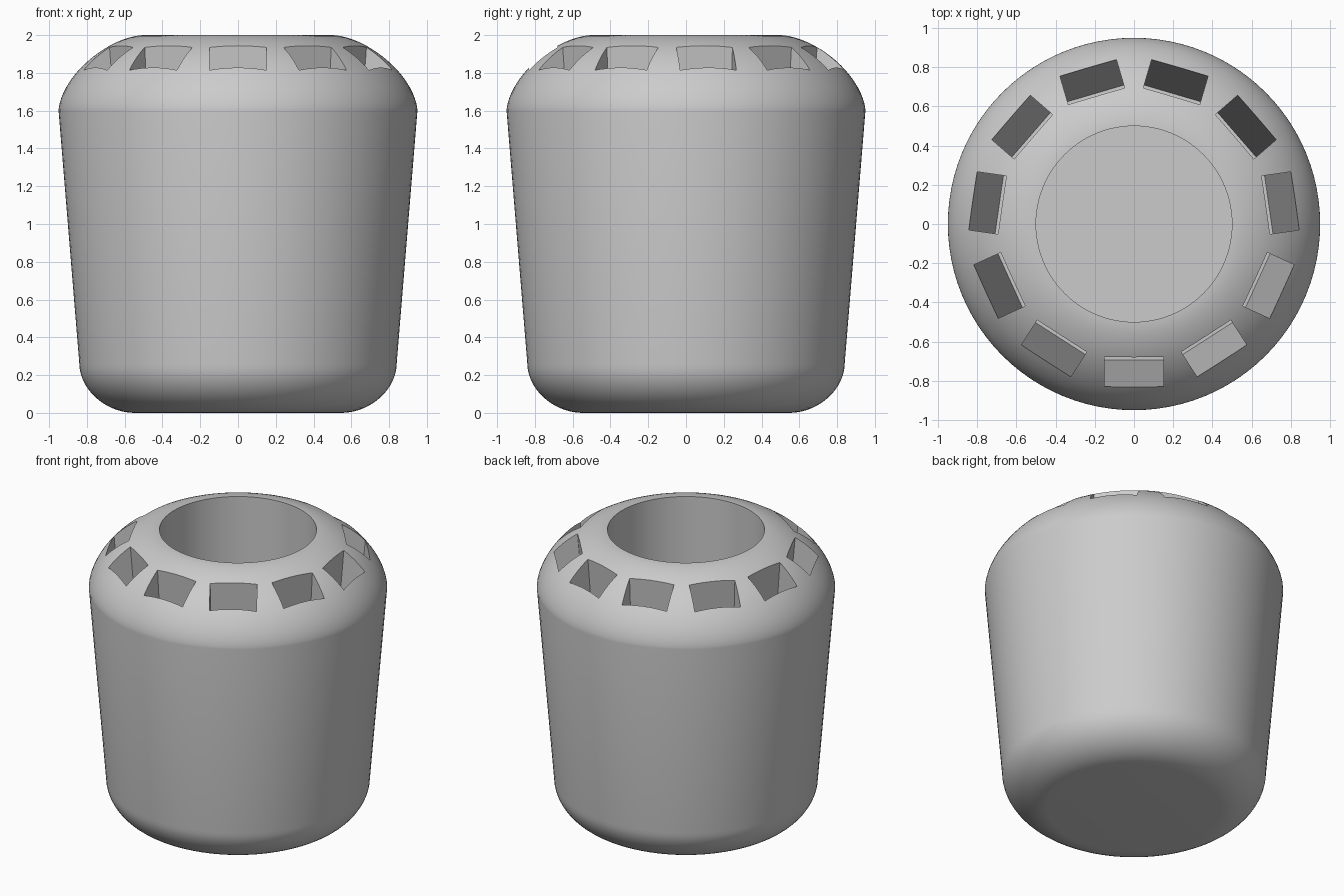
import bpy, bmesh
from math import sin, cos, pi, atan
from mathutils import Matrix, Vector

old = bpy.data.objects.get("Cube")
if old:
    bpy.data.objects.remove(old, do_unlink=True)

SLOTS = 11
LEAN = 0.081          # outward lean of the wall and slots
SEGMENTS = 96

grey = bpy.data.materials.new("grey plastic")
grey.use_nodes = True
colour = (0.6, 0.6, 0.6, 1)
grey.diffuse_color = colour
grey.node_tree.nodes["Principled BSDF"].inputs["Base Color"].default_value = colour


def make_object(name, bm):
    bmesh.ops.recalc_face_normals(bm, faces=bm.faces)
    mesh = bpy.data.meshes.new(name)
    bm.to_mesh(mesh)
    bm.free()
    mesh.materials.append(grey)
    obj = bpy.data.objects.new(name, mesh)
    bpy.context.collection.objects.link(obj)
    return obj


def rounded(cx, cz, rx, rz, power, steps=14):
    """Quarter of a superellipse from its side to its top or bottom."""
    angles = [pi / 2 * i / steps for i in range(steps + 1)]
    return [(cx + rx * max(cos(a), 0) ** (2 / power),
             cz + rz * max(sin(a), 0) ** (2 / power)) for a in angles]


# Holder body: rounded foot, leaning wall, domed shoulder, straight central well
foot = rounded(0.55, 0.26, 0.29, -0.26, 1.9)[::-1]
shoulder = rounded(0.5, 1.6, 0.45, 0.4, 1.65, 20)
profile = [(0, 0)] + foot + shoulder + [(0.5, 0.1), (0, 0.1)]
bm = bmesh.new()
verts = [bm.verts.new((r, 0, z)) for r, z in profile]
edges = [bm.edges.new(pair) for pair in zip(verts, verts[1:])]
bmesh.ops.spin(bm, geom=verts + edges, cent=(0, 0, 0), axis=(0, 0, 1),
               angle=2 * pi, steps=SEGMENTS, use_duplicate=False)
bmesh.ops.remove_doubles(bm, verts=bm.verts, dist=0.0005)
body = make_object("holder_body", bm)

# Ring of deep leaning slots around the shoulder
bm = bmesh.new()
for i in range(SLOTS):
    turn = Matrix.Rotation(2 * pi * i / SLOTS, 4, "Z")
    lean = Matrix.Rotation(atan(LEAN), 4, "X")
    place = turn @ Matrix.Translation((0, -0.615, 0.15)) @ lean
    box = Matrix.Translation((0, 0, 1)) @ Matrix.Diagonal((0.3, 0.16, 2, 1))
    bmesh.ops.create_cube(bm, size=1, matrix=place @ box)
cutter = make_object("slot_cutter", bm)
cutter.hide_render = True

cut = body.modifiers.new("slots", "BOOLEAN")
cut.operation = "DIFFERENCE"
cut.solver = "EXACT"
cut.object = cutter

# Apply the cut, drop the helper and smooth the curved surfaces
bpy.ops.object.select_all(action="DESELECT")
bpy.context.view_layer.objects.active = body
body.select_set(True)
bpy.ops.object.modifier_apply(modifier=cut.name)
bpy.data.objects.remove(cutter, do_unlink=True)
bpy.ops.object.shade_smooth_by_angle(angle=pi / 6)
